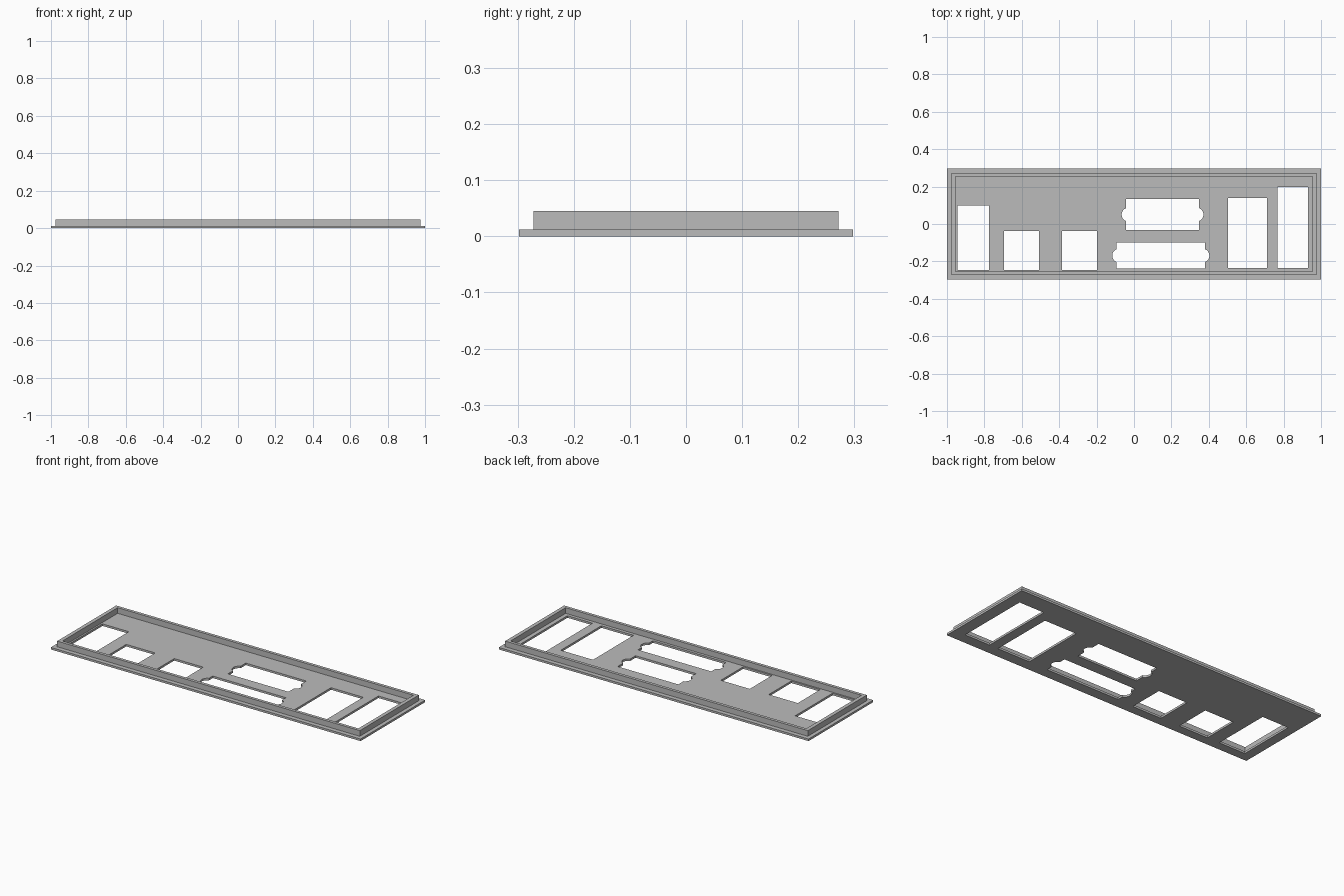
import bpy
import math

cube = bpy.data.objects.get("Cube")
if cube:
    bpy.data.objects.remove(cube, do_unlink=True)

# Single bare metal colour
metal = bpy.data.materials.new("grey_metal")
metal.use_nodes = True
GREY = (0.5, 0.5, 0.5, 1)
metal.diffuse_color = GREY
metal.node_tree.nodes["Principled BSDF"].inputs["Base Color"].default_value = GREY


def rect(x0, x1, y0, y1):
    return [(x0, y0), (x1, y0), (x1, y1), (x0, y1)]


def centred(hx, hy):
    return rect(-hx, hx, -hy, hy)


def eared(x0, x1, y0, y1, r=0.037, reach=0.023, steps=12):
    """Rectangle with a round screw notch in each short side."""
    cy = (y0 + y1) / 2
    half = math.acos((r - reach) / r)
    arc = [half * (2 * i / steps - 1) for i in range(steps + 1)]
    right = [(x1 + reach - r + r * math.cos(a), cy + r * math.sin(a)) for a in arc]
    left = [(x0 + x1 - x, 2 * cy - y) for x, y in right]
    return [(x0, y0), (x1, y0)] + right + [(x1, y1), (x0, y1)] + left


def sheet(name, loops, z0, z1):
    """Extrude an outline with holes from z0 to z1 as a mesh."""
    curve = bpy.data.curves.new(name + "_outline", "CURVE")
    curve.dimensions = "2D"
    curve.fill_mode = "BOTH"
    curve.extrude = (z1 - z0) / 2
    for loop in loops:
        spline = curve.splines.new("POLY")
        spline.points.add(len(loop) - 1)
        for p, (x, y) in zip(spline.points, loop):
            p.co = (x, y, 0, 1)
        spline.use_cyclic_u = True
        spline.use_smooth = False
    helper = bpy.data.objects.new(name + "_helper", curve)
    bpy.context.collection.objects.link(helper)
    deps = bpy.context.evaluated_depsgraph_get()
    mesh = bpy.data.meshes.new_from_object(helper.evaluated_get(deps))
    bpy.data.objects.remove(helper, do_unlink=True)
    mesh.name = name
    for v in mesh.vertices:
        v.co.z += (z0 + z1) / 2
    mesh.materials.clear()
    mesh.materials.append(metal)
    obj = bpy.data.objects.new(name, mesh)
    bpy.context.collection.objects.link(obj)
    return obj


# Port openings, left to right
openings = [
    rect(-0.945, -0.775, -0.245, 0.10),
    rect(-0.695, -0.508, -0.245, -0.038),
    rect(-0.385, -0.198, -0.245, -0.038),
    eared(-0.043, 0.348, -0.032, 0.133),
    eared(-0.093, 0.38, -0.238, -0.10),
    rect(0.503, 0.711, -0.235, 0.139),
    rect(0.768, 0.93, -0.235, 0.198),
]

# Flat plate and the raised rim set in from its edge
sheet("plate", [centred(1, 0.298)] + openings, 0, 0.012)
sheet("raised_rim", [centred(0.977, 0.272), centred(0.955, 0.254)], 0.01, 0.045)
